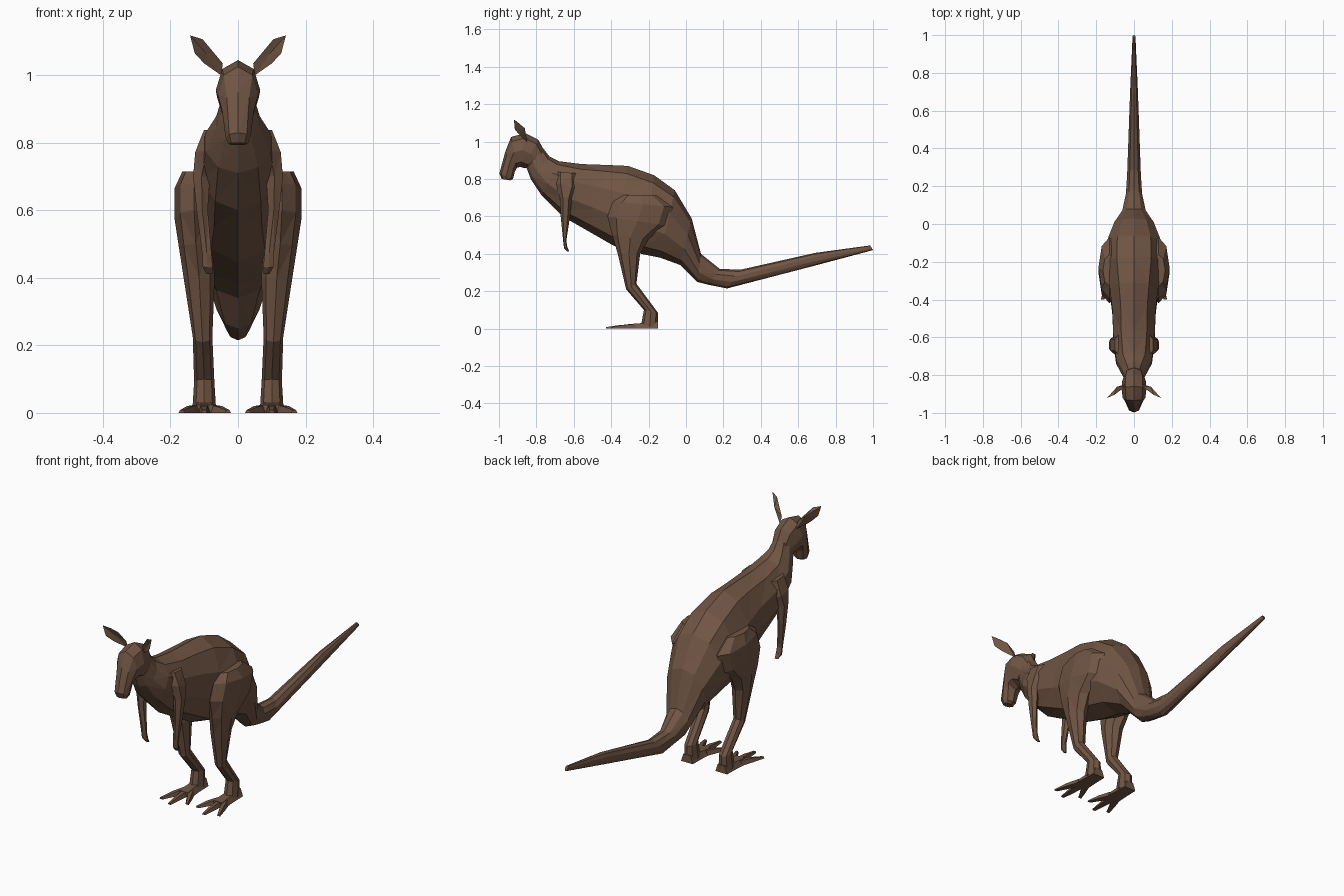
import bpy
import bmesh
from math import sin, cos, tau
from mathutils import Vector

default_cube = bpy.data.objects.get("Cube")
if default_cube:
    bpy.data.objects.remove(default_cube, do_unlink=True)

fur = bpy.data.materials.new("brown fur")
fur.use_nodes = True
fur_colour = (0.165, 0.092, 0.058, 1)
fur.diffuse_color = fur_colour
fur.node_tree.nodes["Principled BSDF"].inputs["Base Color"].default_value = fur_colour


def finish(name, bm, mirrored):
    """Turn a bmesh into a flat-shaded object, mirrored across x if it is one of a pair."""
    bmesh.ops.recalc_face_normals(bm, faces=bm.faces)
    bmesh.ops.triangulate(bm, faces=bm.faces)
    mesh = bpy.data.meshes.new(name)
    bm.to_mesh(mesh)
    bm.free()
    mesh.materials.append(fur)
    part = bpy.data.objects.new(name, mesh)
    bpy.context.collection.objects.link(part)
    if mirrored:
        mirror = part.modifiers.new("left and right", "MIRROR")
        mirror.use_mirror_merge = False
    return part


def loft(name, sections, sides=8, mirrored=False):
    """Skin elliptical sections: (y, z) of one edge, (y, z) of the other, centre x, half width."""
    bm = bmesh.new()
    rings = []
    for ay, az, by, bz, x, width in sections:
        a, b = Vector((x, ay, az)), Vector((x, by, bz))
        middle, reach = (a + b) / 2, (a - b) / 2
        ring = []
        for i in range(sides):
            angle = tau * i / sides
            side = Vector((sin(angle) * width, 0, 0))
            ring.append(bm.verts.new(middle + reach * cos(angle) + side))
        rings.append(ring)
    for low, high in zip(rings, rings[1:]):
        for i in range(sides):
            j = (i + 1) % sides
            bm.faces.new((low[i], low[j], high[j], high[i]))
    bm.faces.new(rings[0])
    bm.faces.new(rings[-1])
    return finish(name, bm, mirrored)


# Neck, trunk and tail in one tapering skin: back edge, belly edge
loft("body_and_tail", [
    (-.76, .96, -.86, .88, 0, .05),
    (-.73, .92, -.83, .80, 0, .068),
    (-.68, .895, -.77, .71, 0, .1),
    (-.56, .88, -.66, .60, 0, .115),
    (-.42, .875, -.52, .52, 0, .12),
    (-.31, .87, -.39, .445, 0, .135),
    (-.17, .82, -.24, .40, 0, .155),
    (-.06, .74, -.14, .38, 0, .15),
    (.03, .59, -.03, .34, 0, .11),
    (.08, .40, .06, .25, 0, .065),
    (.18, .32, .12, .235, 0, .045),
    (.29, .315, .22, .215, 0, .038),
    (.69, .405, .7, .34, 0, .022),
    (.985, .445, 1, .42, 0, .008),
], sides=10)

# Head: from the nape over the skull to the muzzle
loft("head", [
    (-.745, .93, -.85, .86, 0, .05),
    (-.79, 1.01, -.87, .86, 0, .062),
    (-.86, 1.045, -.885, .865, 0, .066),
    (-.935, 1.025, -.905, .86, 0, .06),
    (-.965, .95, -.915, .84, 0, .047),
    (-.998, .83, -.925, .80, 0, .037),
    (-.985, .80, -.94, .793, 0, .028),
])

# Hind legs: thigh, shin and ankle, front edge then back edge
loft("hind_legs", [
    (-.33, .715, -.16, .715, .13, .035),
    (-.39, .68, -.07, .65, .13, .058),
    (-.42, .6, -.10, .55, .13, .058),
    (-.395, .5, -.20, .48, .125, .05),
    (-.365, .4, -.245, .40, .115, .046),
    (-.32, .21, -.265, .24, .105, .029),
    (-.225, .1, -.15, .085, .1, .03),
    (-.24, .02, -.15, .005, .1, .035),
], mirrored=True)

# Arms: shoulder, forearm and curled paw
loft("arms", [
    (-.70, .84, -.58, .83, .075, .03),
    (-.70, .78, -.58, .75, .092, .04),
    (-.675, .7, -.61, .7, .108, .029),
    (-.67, .6, -.62, .6, .106, .019),
    (-.657, .47, -.64, .47, .092, .016),
    (-.652, .43, -.635, .44, .09, .017),
    (-.635, .412, -.625, .412, .085, .01),
], sides=6, mirrored=True)


def foot_piece(name, stations):
    """Flat-bottomed tapering bar on the ground: x, y, half width, height."""
    bm = bmesh.new()
    rings = []
    for x, y, width, height in stations:
        corners = ((-1, 0), (1, 0), (.6, height), (-.6, height))
        rings.append([bm.verts.new((x + s * width, y, z)) for s, z in corners])
    for low, high in zip(rings, rings[1:]):
        for i in range(4):
            j = (i + 1) % 4
            bm.faces.new((low[i], low[j], high[j], high[i]))
    bm.faces.new(rings[0])
    bm.faces.new(rings[-1])
    finish(name, bm, True)


# Feet: sole plus three spread toes
foot_piece("soles", [(.1, -.15, .034, .04), (.1, -.23, .036, .03), (.1, -.31, .042, .024)])
for label, tip_x, tip_y in (("inner", .03, -.38), ("middle", .1, -.428), ("outer", .167, -.40)):
    root_x = .1 + (tip_x - .1) * .25
    foot_piece(label + "_toes", [
        (root_x, -.27, .02, .024),
        ((root_x + tip_x) / 2, (tip_y - .27) / 2, .016, .02),
        (tip_x, tip_y, .009, .008),
    ])

# Ears: leaf outlines with a hollow front and a rounded back
bm = bmesh.new()
rim = [bm.verts.new(p) for p in (
    (.05, -.85, 1.0), (.1, -.89, 1.035), (.128, -.915, 1.065),
    (.142, -.92, 1.118), (.105, -.905, 1.107), (.045, -.86, 1.035))]
for centre in ((.095, -.885, 1.065), (.09, -.862, 1.072)):
    hub = bm.verts.new(centre)
    for i, corner in enumerate(rim):
        bm.faces.new((corner, rim[(i + 1) % len(rim)], hub))
finish("ears", bm, True)
